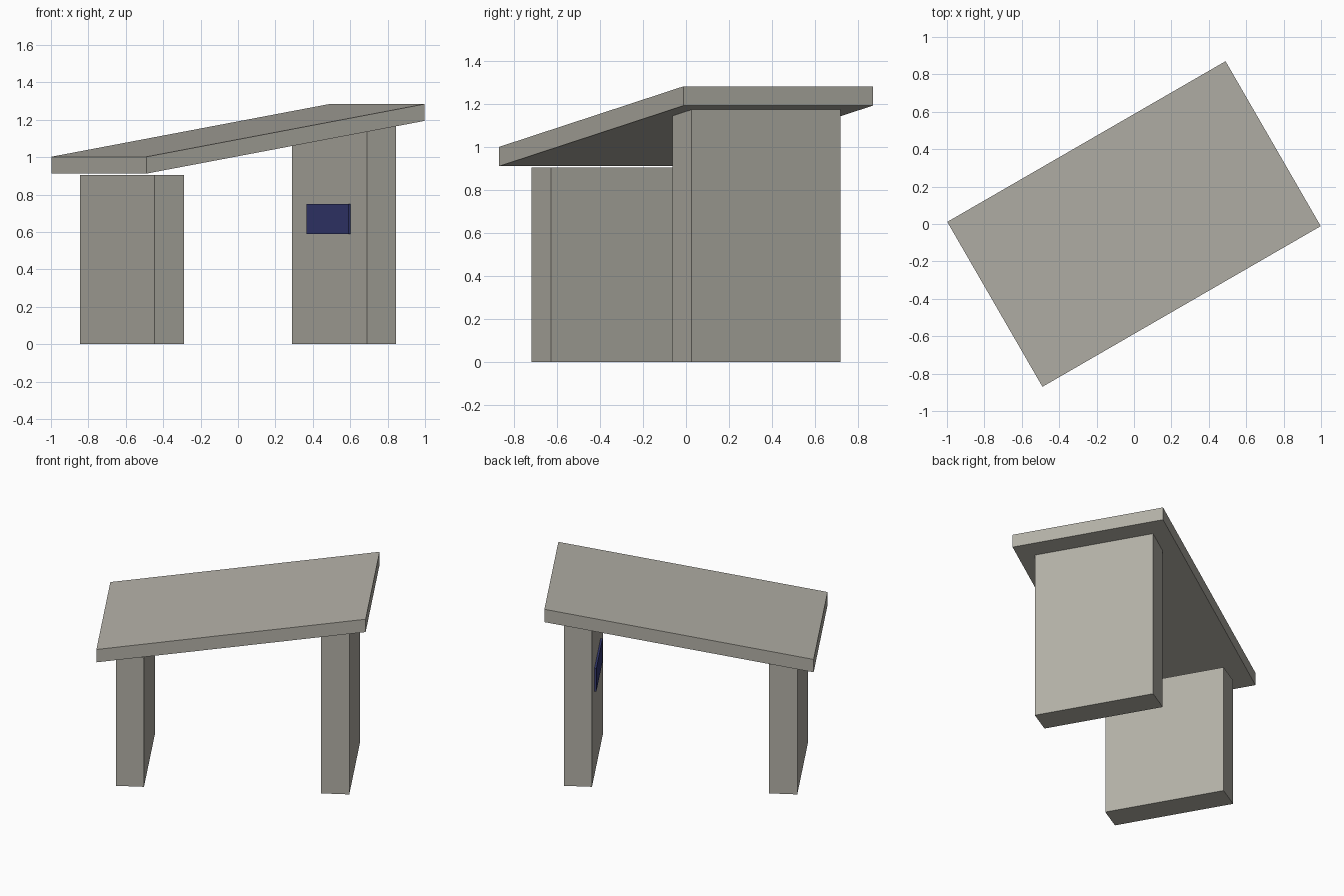
import bpy
import bmesh
from math import radians
from mathutils import Matrix

cube = bpy.data.objects.get("Cube")
if cube:
    bpy.data.objects.remove(cube, do_unlink=True)

TURN = Matrix.Rotation(radians(30), 4, "Z")  # whole shelter is turned on its base


def make_material(name, rgb):
    mat = bpy.data.materials.new(name)
    mat.use_nodes = True
    colour = (*rgb, 1.0)
    mat.diffuse_color = colour
    bsdf = next(n for n in mat.node_tree.nodes if n.type == "BSDF_PRINCIPLED")
    bsdf.inputs["Base Color"].default_value = colour
    return mat


def make_box(name, mat, u, v, z, rise=0.0):
    """Box from (min, max) ranges; its +u end is lifted by rise."""
    bm = bmesh.new()
    bmesh.ops.create_cube(bm, size=1.0)
    for vert in bm.verts:
        high_end = vert.co.x > 0
        for axis, span in enumerate((u, v, z)):
            vert.co[axis] = span[vert.co[axis] > 0]
        if high_end:
            vert.co.z += rise
    bm.transform(TURN)
    mesh = bpy.data.meshes.new(name)
    bm.to_mesh(mesh)
    bm.free()
    mesh.materials.append(mat)
    obj = bpy.data.objects.new(name, mesh)
    bpy.context.collection.objects.link(obj)
    return obj


concrete = make_material("warm grey concrete", (0.45, 0.435, 0.385))
navy = make_material("navy blue", (0.036, 0.042, 0.17))

# Sloping slab with upright ends
make_box("roof_slab", concrete, (-0.859, 0.859), (-0.509, 0.509), (0.912, 1.002), rise=0.282)

# Two upright walls with level tops
for name, centre, height in (("low_wall", -0.655, 0.905), ("high_wall", 0.655, 1.177)):
    make_box(name, concrete, (centre - 0.09, centre + 0.09), (-0.4, 0.4), (0, height))

# Thin plate on the inner face of the high wall
make_box("wall_plaque", navy, (0.552, 0.5651), (-0.225, 0.225), (0.589, 0.749))
